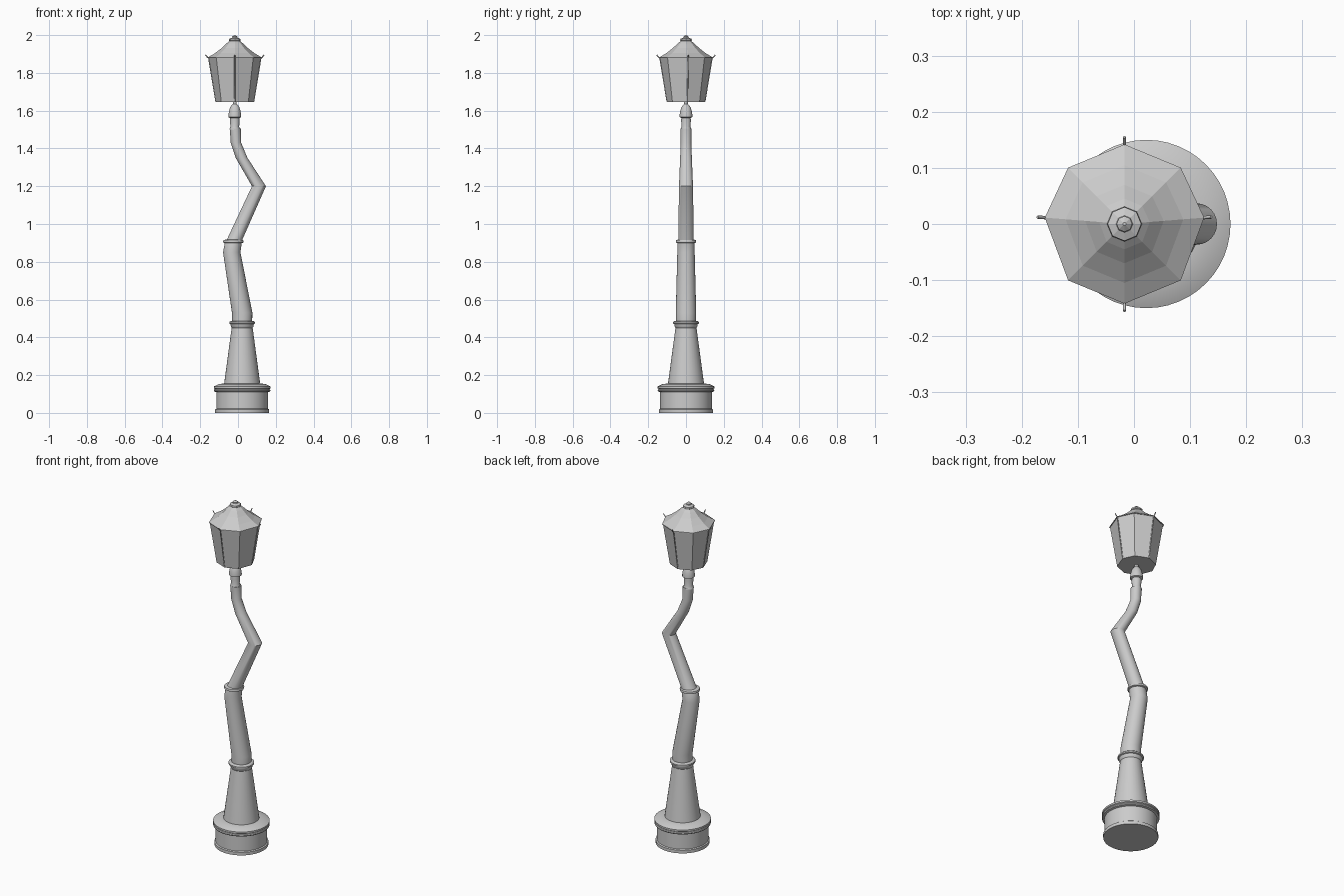
import bpy, bmesh
from math import cos, sin, pi
from mathutils import Vector

if "Cube" in bpy.data.objects:
    bpy.data.objects.remove(bpy.data.objects["Cube"])


def loft(name, rings, n=32, smooth=True, skew=0.0):
    """Closed skin through horizontal rings given as (centre x, radius, z)."""
    bm = bmesh.new()
    loops = []
    for cx, r, z in rings:
        loop = []
        for i in range(n):
            a = 2 * pi * i / n
            # side corners sit slightly behind the centre line when skewed
            y = r * sin(a) + skew * r * max(0, abs(cos(a)) - 0.75) * 4
            loop.append(bm.verts.new((cx + r * cos(a), y, z)))
        loops.append(loop)
    for a, b in zip(loops, loops[1:]):
        for i in range(n):
            j = (i + 1) % n
            bm.faces.new((a[i], a[j], b[j], b[i]))
    bm.faces.new(loops[0][::-1])
    bm.faces.new(loops[-1])
    me = bpy.data.meshes.new(name)
    bm.to_mesh(me)
    bm.free()
    ob = bpy.data.objects.new(name, me)
    bpy.context.collection.objects.link(ob)
    if smooth:
        bpy.ops.object.select_all(action='DESELECT')
        bpy.context.view_layer.objects.active = ob
        ob.select_set(True)
        bpy.ops.object.shade_smooth_by_angle(angle=0.5)
    return ob


def lathe(name, cx, profile, **kw):
    return loft(name, [(cx, r, z) for r, z in profile], **kw)


def rod(name, points, width):
    """Thin square bar following a polyline."""
    cu = bpy.data.curves.new(name, 'CURVE')
    cu.dimensions = '3D'
    cu.bevel_depth = width
    cu.bevel_resolution = 0
    cu.use_fill_caps = True
    sp = cu.splines.new('POLY')
    sp.points.add(len(points) - 1)
    for p, co in zip(sp.points, points):
        p.co = (*co, 1)
    ob = bpy.data.objects.new(name, cu)
    bpy.context.collection.objects.link(ob)


BASE_X, TOP_X = 0.022, -0.017

# Round plinth with foot lip and top moulding
lathe("plinth", BASE_X, [
    (0.143, 0), (0.143, 0.018), (0.137, 0.022), (0.137, 0.11), (0.148, 0.113),
    (0.150, 0.118), (0.148, 0.124), (0.144, 0.126), (0.150, 0.130),
    (0.150, 0.140), (0.125, 0.152), (0.090, 0.157)], n=48)

# Tapered lower column and its collar
lathe("lower_column", BASE_X, [(0.096, 0.15), (0.055, 0.455)])
lathe("lower_collar", BASE_X, [
    (0.055, 0.45), (0.059, 0.455), (0.062, 0.470), (0.068, 0.473),
    (0.068, 0.481), (0.062, 0.486), (0.050, 0.488)])

# Crooked post: sharp bends, shrinking upward
loft("crooked_post", [
    (0.022, 0.053, 0.48), (0.022, 0.054, 0.53), (-0.033, 0.046, 0.85),
    (-0.025, 0.045, 0.90), (-0.019, 0.041, 0.915), (0.111, 0.037, 1.20),
    (0.019, 0.031, 1.35), (-0.011, 0.028, 1.43), (-0.014, 0.029, 1.505)], n=24)

# Collar halfway up the post
lathe("middle_collar", -0.025, [
    (0.044, 0.898), (0.053, 0.902), (0.054, 0.908), (0.052, 0.914), (0.040, 0.918)])

# Neck, dome and pin below the lantern
lathe("neck", TOP_X, [
    (0.029, 1.50), (0.023, 1.515), (0.026, 1.55), (0.024, 1.565), (0.024, 1.575)], n=24)
lathe("neck_dome", TOP_X, [
    (0.026, 1.562), (0.034, 1.566), (0.034, 1.575), (0.031, 1.595), (0.025, 1.617),
    (0.016, 1.630), (0.010, 1.635), (0.010, 1.65)], n=24)

# Eight sided lantern body, roof and finial
SKEW = 0.08
lathe("lantern_body", TOP_X, [(0.101, 1.645), (0.138, 1.88)], n=8, smooth=False, skew=SKEW)
lathe("lantern_roof", TOP_X, [
    (0.142, 1.878), (0.142, 1.882), (0.105, 1.904), (0.070, 1.931),
    (0.045, 1.955), (0.026, 1.970)], n=8, smooth=False, skew=SKEW)
lathe("finial", TOP_X, [
    (0.024, 1.966), (0.031, 1.971), (0.030, 1.980), (0.015, 1.986), (0.013, 1.989),
    (0.014, 1.992), (0.003, 2.0)], n=8, smooth=False)

# Four corner struts ending in small upturned hooks
for k in range(4):
    d = Vector((round(cos(k * pi / 2)), round(sin(k * pi / 2)), 0))
    def at(r, z):
        side = SKEW * r if k % 2 == 0 else 0
        return Vector((TOP_X, side, z)) + d * r
    rod(f"strut_{k + 1}", [at(0.100, 1.648), at(0.138, 1.877), at(0.144, 1.882),
                           at(0.155, 1.895)], 0.003)
